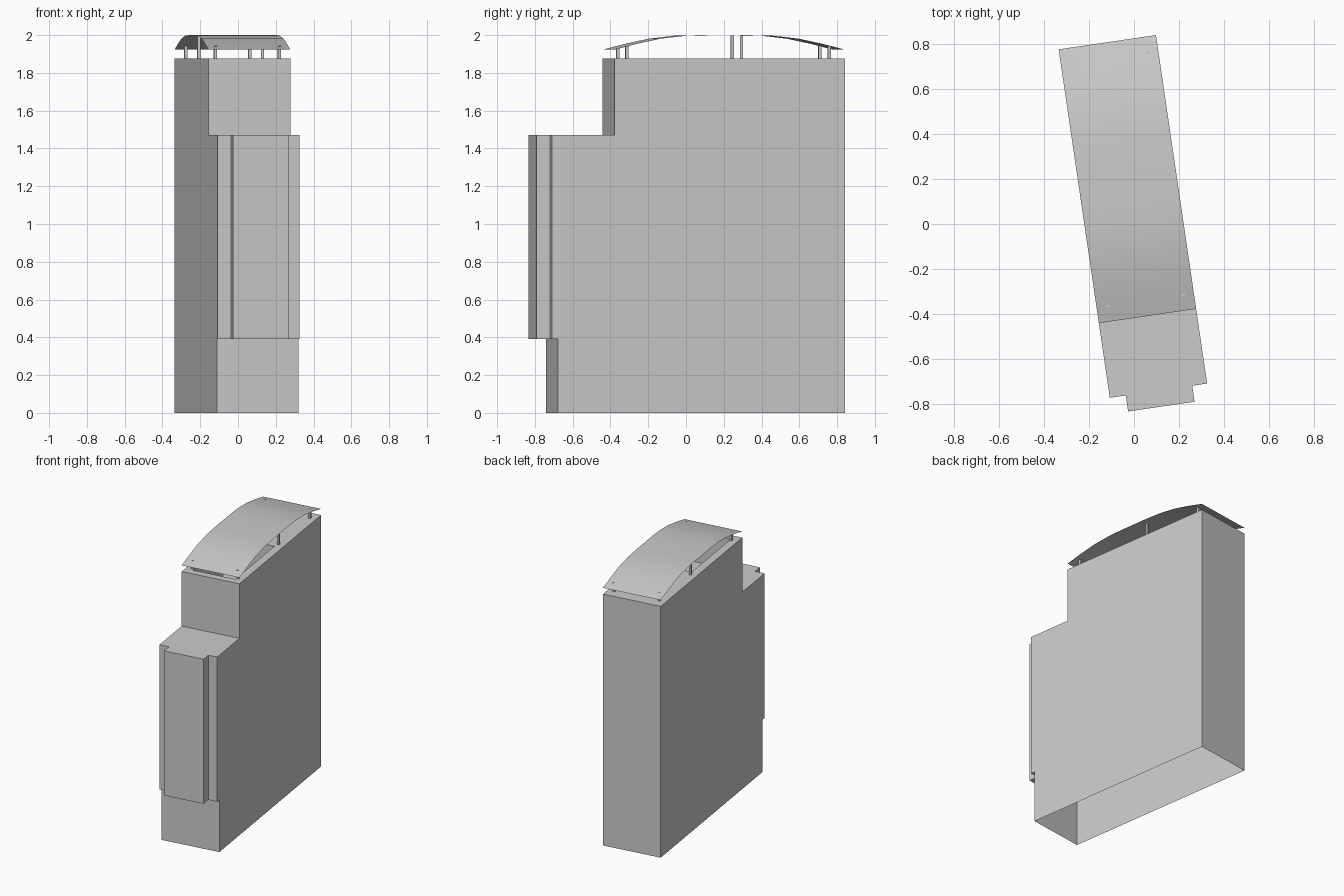
import bpy, bmesh, math
from mathutils import Matrix

if "Cube" in bpy.data.objects:
    bpy.data.objects.remove(bpy.data.objects["Cube"])

ROT = Matrix.Rotation(math.radians(8.35), 4, 'Z')   # whole building is turned on its plot
HALF_W, BACK, STEP, FRONT, BASE = 0.219, 0.818, -0.414, -0.75, -0.718
DECK, TERRACE = 1.877, 1.47


def finish(name, bm):
    bmesh.ops.recalc_face_normals(bm, faces=bm.faces)
    me = bpy.data.meshes.new(name)
    bm.to_mesh(me)
    bm.free()
    ob = bpy.data.objects.new(name, me)
    ob.matrix_world = ROT
    bpy.context.collection.objects.link(ob)
    return ob


def box(name, u0, u1, v0, v1, z0, z1):
    bm = bmesh.new()
    m = Matrix.Translation(((u0 + u1) / 2, (v0 + v1) / 2, (z0 + z1) / 2))
    m = m @ Matrix.Diagonal((u1 - u0, v1 - v0, z1 - z0, 1))
    bmesh.ops.create_cube(bm, size=1, matrix=m)
    return finish(name, bm)


def sweep(name, profile, half, closed):
    """Extrude a (length, height) profile across the building width."""
    bm = bmesh.new()
    vs = [bm.verts.new((-half, v, z)) for v, z in profile]
    if closed:
        geom = [bm.faces.new(vs)]
        ext = bmesh.ops.extrude_face_region(bm, geom=geom, use_keep_orig=True)
    else:
        geom = [bm.edges.new(p) for p in zip(vs, vs[1:])]
        ext = bmesh.ops.extrude_edge_only(bm, edges=geom)
    moved = [g for g in ext['geom'] if isinstance(g, bmesh.types.BMVert)]
    bmesh.ops.translate(bm, verts=moved, vec=(2 * half, 0, 0))
    return finish(name, bm)


# Stepped main body
body = sweep("building_body", [
    (BACK, 0), (BASE, 0), (BASE, 0.39), (FRONT, 0.39), (FRONT, TERRACE),
    (STEP, TERRACE), (STEP, DECK), (BACK, DECK)], HALF_W, True)

# Sunken well in the front part of the roof deck
cutter = box("well_cutter", -0.16, 0.16, -0.36, 0.23, 1.65, 2.0)
cutter.hide_render = True
mod = body.modifiers.new("well", 'BOOLEAN')
mod.operation, mod.object, mod.solver = 'DIFFERENCE', cutter, 'EXACT'
bpy.context.view_layer.update()
deps = bpy.context.evaluated_depsgraph_get()
body_mesh = bpy.data.meshes.new_from_object(body.evaluated_get(deps))
body.modifiers.clear()
body.data = body_mesh
bpy.data.objects.remove(cutter)

# Open underside
bm = bmesh.new()
bm.from_mesh(body_mesh)
under = [f for f in bm.faces if f.calc_center_median().z < 0.001]
bmesh.ops.delete(bm, geom=under, context='FACES')
bm.to_mesh(body_mesh)
bm.free()

# Projecting front bay
box("front_bay", -0.147, 0.152, -0.822, FRONT, 0.39, TERRACE)

# Curved canopy sheet
MID = (BACK + STEP) / 2
half_arc = [(0.616, 1.923), (0.5, 1.953), (0.37, 1.981), (0.23, 1.997), (0.09, 2.0)]
arc = [(MID - d, z) for d, z in half_arc] + [(MID + d, z) for d, z in reversed(half_arc)]
canopy = sweep("roof_canopy", arc, HALF_W, False)
for p in canopy.data.polygons:
    p.use_smooth = True

# Canopy posts
for row, (v, top) in enumerate([(-0.341, 1.942), (0.272, 1.999), (0.741, 1.943)]):
    for side, u in (("left", -0.171), ("right", 0.171)):
        box(f"post_{side}_{row + 1}", u - 0.008, u + 0.008, v - 0.008, v + 0.008, DECK, top)
